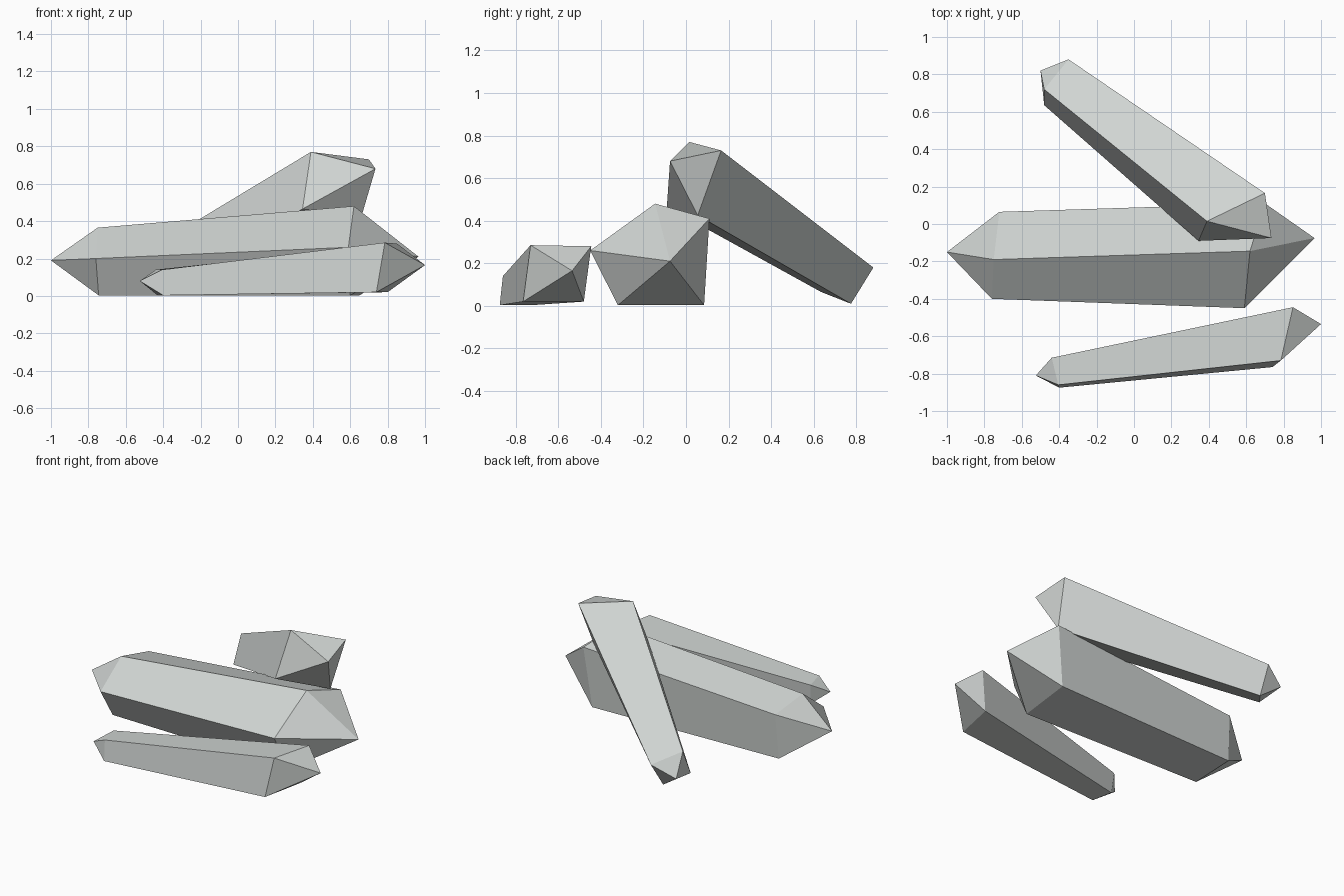
import bpy
import bmesh

cube = bpy.data.objects.get("Cube")
if cube:
    bpy.data.objects.remove(cube, do_unlink=True)

# Pale grey stone
stone = bpy.data.materials.new("pale_grey_stone")
stone.use_nodes = True
colour = (0.63, 0.66, 0.645, 1)
stone.diffuse_color = colour
stone.node_tree.nodes["Principled BSDF"].inputs["Base Color"].default_value = colour


def crystal(name, start_tip, start_ring, end_ring, end_tip):
    """Faceted prism between two rings, closed by a point at each end."""
    bm = bmesh.new()
    a = [bm.verts.new(p) for p in start_ring]
    b = [bm.verts.new(p) for p in end_ring]
    tip_a, tip_b = bm.verts.new(start_tip), bm.verts.new(end_tip)
    n = len(a)
    for i in range(n):
        j = (i + 1) % n
        bm.faces.new((a[i], a[j], b[j], b[i]))
        bm.faces.new((a[j], a[i], tip_a))
        bm.faces.new((b[i], b[j], tip_b))
    bmesh.ops.recalc_face_normals(bm, faces=bm.faces)
    mesh = bpy.data.meshes.new(name)
    bm.to_mesh(mesh)
    bm.free()
    mesh.materials.append(stone)
    obj = bpy.data.objects.new(name, mesh)
    bpy.context.collection.objects.link(obj)
    return obj


# Large five-sided crystal lying flat
crystal("large_crystal",
        (-1.0, -0.15, 0.19),
        [(-0.75, -0.19, 0.365), (-0.72, 0.065, 0.31), (-0.73, 0.04, 0.003),
         (-0.745, -0.29, 0.003), (-0.76, -0.40, 0.20)],
        [(0.62, -0.145, 0.48), (0.70, 0.11, 0.41), (0.65, 0.085, 0.003),
         (0.60, -0.32, 0.003), (0.59, -0.45, 0.26)],
        (0.965, -0.075, 0.21))

# Small four-sided crystal in front
crystal("front_crystal",
        (-0.525, -0.81, 0.08),
        [(-0.405, -0.86, 0.14), (-0.44, -0.715, 0.14),
         (-0.43, -0.73, 0.003), (-0.40, -0.875, 0.003)],
        [(0.785, -0.73, 0.285), (0.85, -0.445, 0.28),
         (0.80, -0.48, 0.02), (0.74, -0.765, 0.02)],
        (1.0, -0.535, 0.165))

# Four-sided crystal leaning on the large one
crystal("leaning_crystal",
        (-0.50, 0.82, 0.10),
        [(-0.48, 0.72, 0.245), (-0.35, 0.88, 0.18),
         (-0.37, 0.775, 0.01), (-0.48, 0.635, 0.065)],
        [(0.39, 0.015, 0.77), (0.70, 0.165, 0.73),
         (0.66, 0.055, 0.425), (0.345, -0.09, 0.465)],
        (0.735, -0.075, 0.68))
